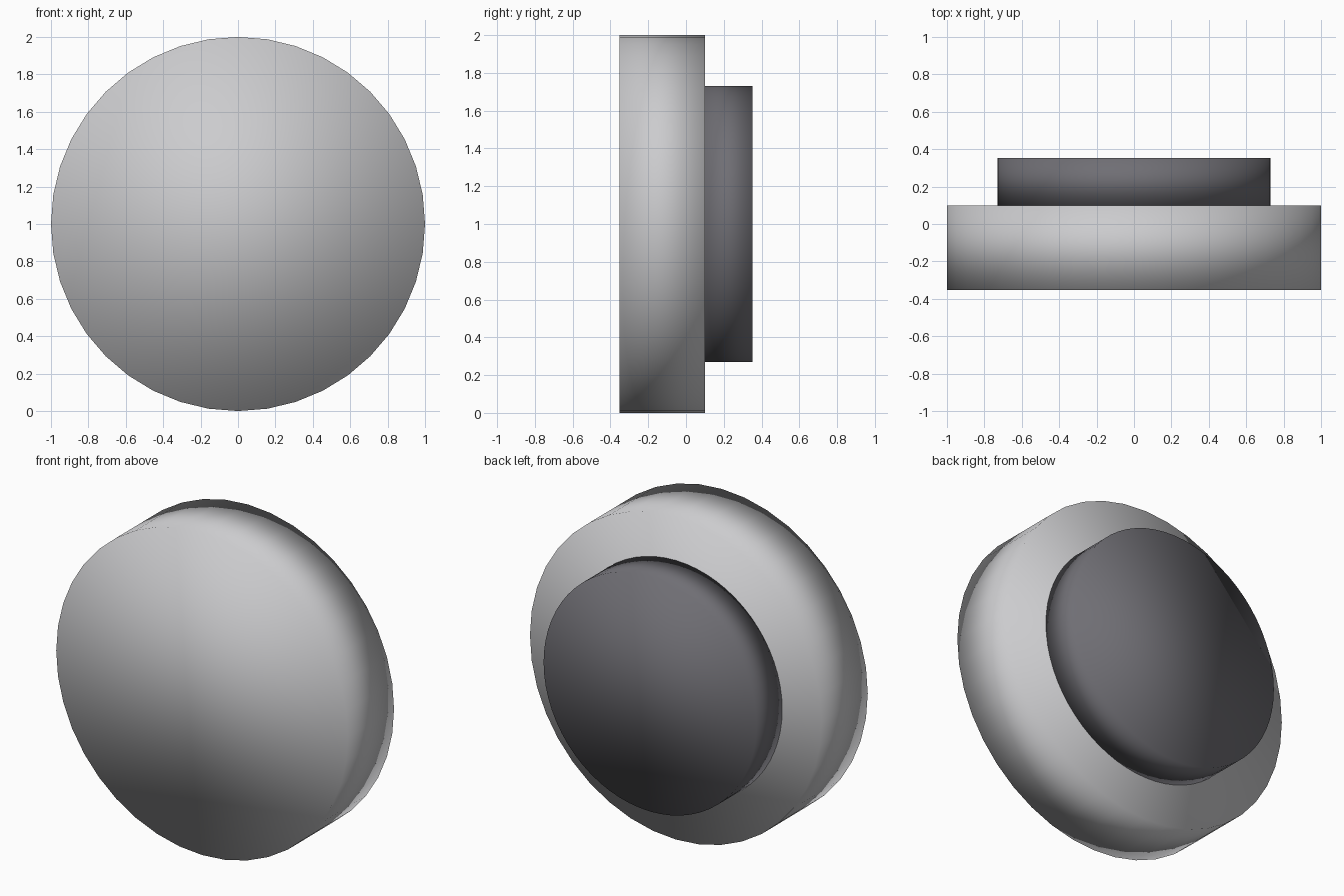
import bpy
import math

if "Cube" in bpy.data.objects:
    bpy.data.objects.remove(bpy.data.objects["Cube"])


def material(name, rgb):
    mat = bpy.data.materials.new(name)
    mat.diffuse_color = (*rgb, 1.0)
    mat.use_nodes = True
    mat.node_tree.nodes["Principled BSDF"].inputs["Base Color"].default_value = mat.diffuse_color
    return mat


def disc(name, radius, y_front, y_back, sides, mat):
    """Solid disc lying along the y axis, softly shaded over its rim."""
    bpy.ops.mesh.primitive_cylinder_add(
        vertices=sides, radius=radius, depth=y_back - y_front,
        location=(0, (y_front + y_back) / 2, 1.0),
        rotation=(math.radians(90), 0, 0))
    obj = bpy.context.object
    bpy.ops.object.transform_apply(location=False, rotation=True, scale=False)
    obj.name = name
    obj.data.materials.append(mat)
    bpy.ops.object.shade_smooth()
    return obj


light_grey = material("light grey", (0.60, 0.60, 0.615))
dark_grey = material("dark grey", (0.16, 0.157, 0.175))

# Wide front cap
disc("front_cap", 1.0, -0.352, 0.10, 40, light_grey)

# Narrower base behind it
disc("back_base", 0.73, 0.10, 0.352, 64, dark_grey)
